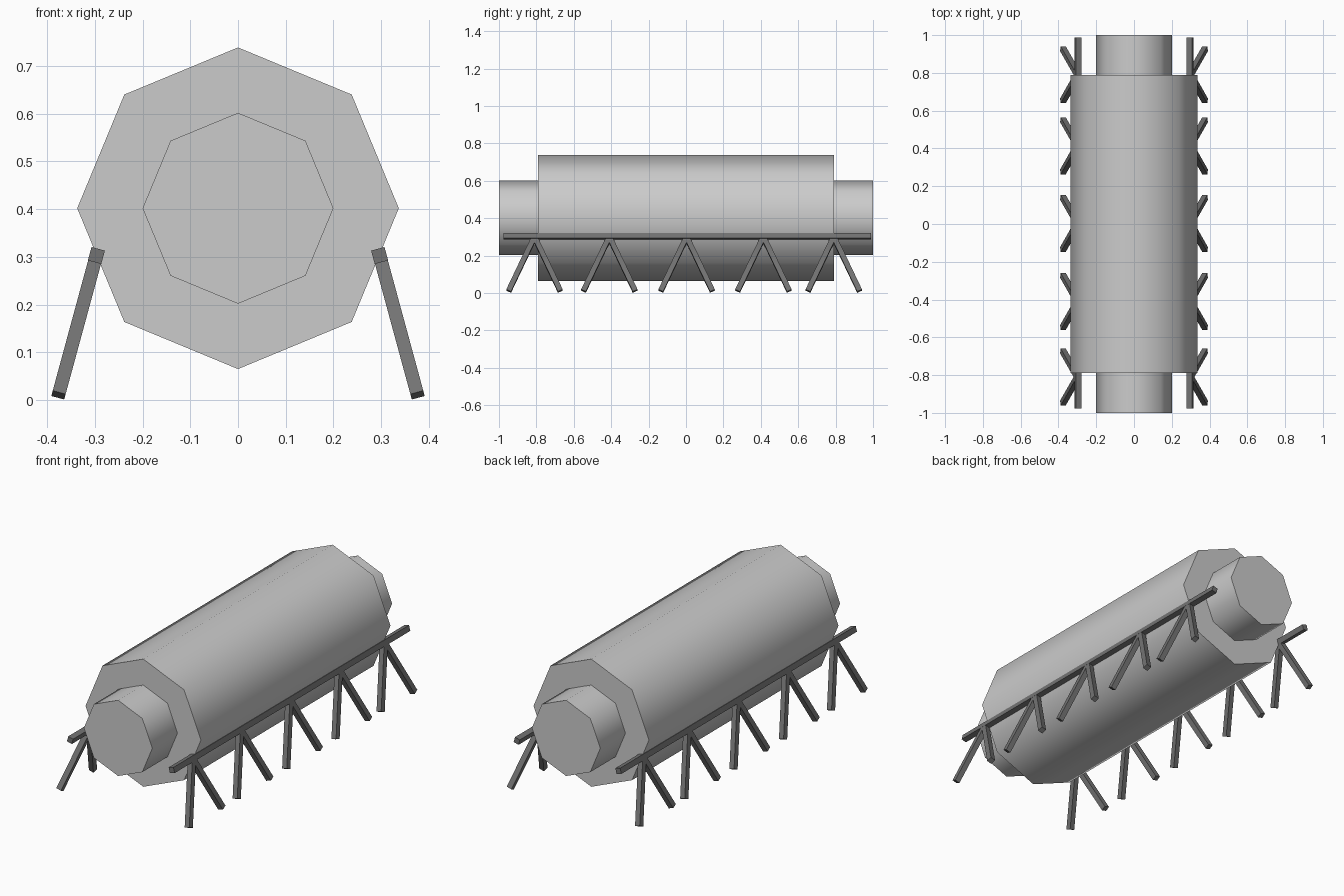
import bpy
import math
from mathutils import Matrix, Vector

cube = bpy.data.objects.get("Cube")
if cube:
    bpy.data.objects.remove(cube, do_unlink=True)


def material(name, value):
    mat = bpy.data.materials.new(name)
    mat.use_nodes = True
    colour = (value, value, value, 1)
    mat.diffuse_color = colour
    mat.node_tree.nodes["Principled BSDF"].inputs["Base Color"].default_value = colour
    return mat


light_grey = material("light grey", 0.6)
dark_grey = material("dark grey", 0.17)
AXIS_Z = 0.402


# Octagonal drums lying along y, rounded sides and flat caps
def drum(name, radius, y0, y1):
    bpy.ops.mesh.primitive_cylinder_add(
        vertices=8, radius=radius, depth=y1 - y0,
        location=(0, (y0 + y1) / 2, AXIS_Z), rotation=(math.pi / 2, 0, 0))
    ob = bpy.context.object
    ob.name = name
    ob.data.materials.append(light_grey)
    bpy.ops.object.shade_smooth_by_angle(angle=math.radians(60))


drum("main_drum", 0.337, -0.79, 0.79)
drum("inner_axle", 0.2, -1, 1)


# Square bar between two points, kept square to the splayed stand plane
def bar(name, start, end, side_axis, width):
    along = (end - start).normalized()
    across = along.cross(side_axis).normalized()
    turn = Matrix((side_axis, across, along)).transposed().to_4x4()
    bpy.ops.mesh.primitive_cube_add(size=1)
    ob = bpy.context.object
    ob.name = name
    size = Matrix.Diagonal((width, width, (end - start).length, 1))
    ob.matrix_world = Matrix.Translation((start + end) / 2) @ turn @ size
    ob.data.materials.append(dark_grey)


# Splayed trestle stands: one rail and five pairs of legs on each side
SPLAY = math.radians(15.2)
for label, side in (("left", 1), ("right", -1)):
    down = Vector((side * math.sin(SPLAY), 0, -math.cos(SPLAY)))
    outward = Vector((side * math.cos(SPLAY), 0, math.sin(SPLAY)))
    top = Vector((side * 0.293, 0, 0.317))

    def at(y, drop):
        return top + down * drop + Vector((0, y, 0))

    bar(label + "_rail", at(-0.977, 0.0145), at(0.988, 0.0145), outward, 0.029)
    for i, y in enumerate((-0.81, -0.41, 0.003, 0.414, 0.79)):
        for end, lean in (("front", -1), ("back", 1)):
            bar(f"{label}_{end}_leg_{i + 1}", at(y, 0.018),
                at(y + lean * 0.138, 0.3176), outward, 0.028)
